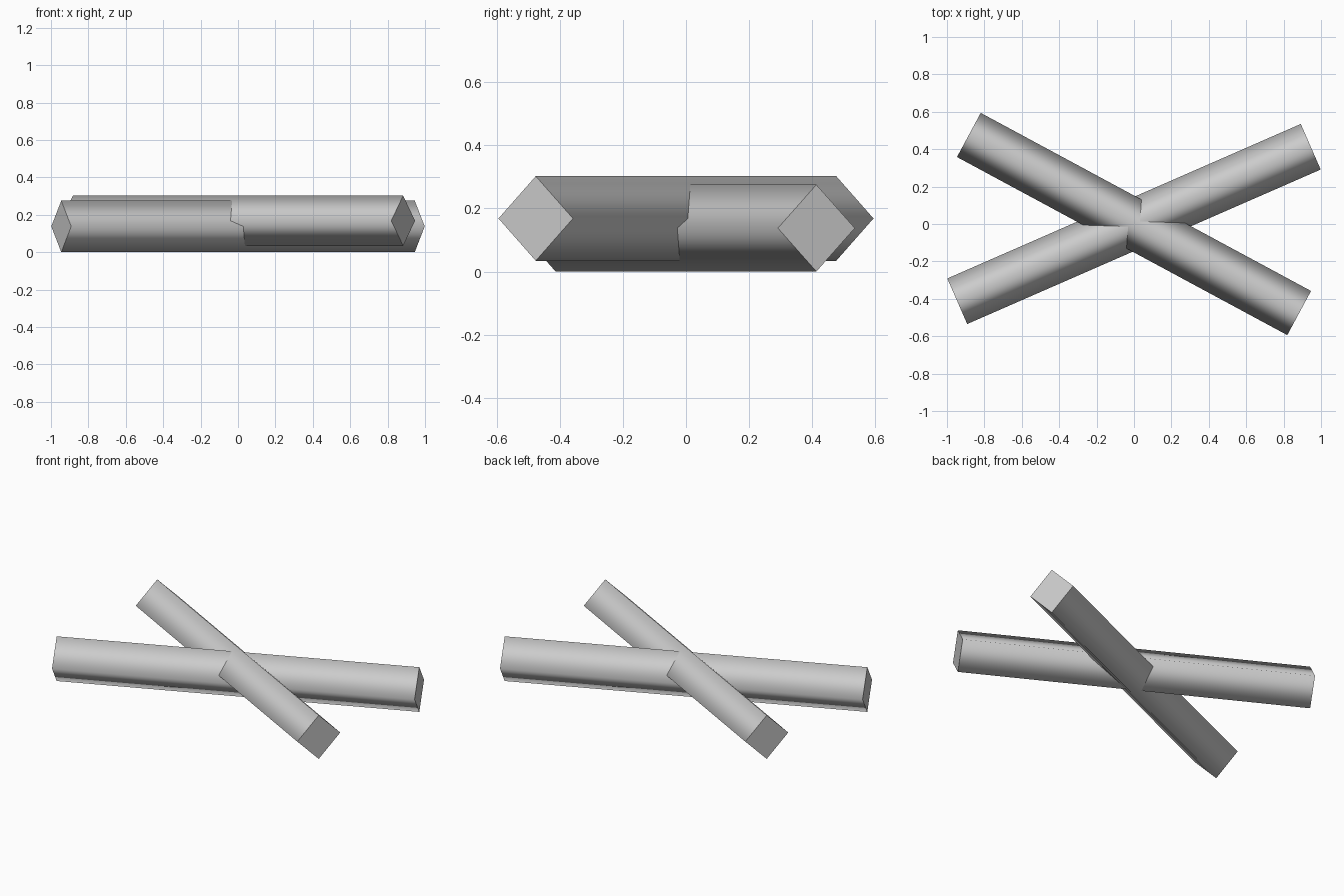
import bpy
import bmesh
from math import atan2, hypot, pi
from mathutils import Matrix

cube = bpy.data.objects.get("Cube")
if cube:
    bpy.data.objects.remove(cube, do_unlink=True)

GREY = (0.6, 0.6, 0.6, 1.0)
material = bpy.data.materials.new("light grey")
material.use_nodes = True
material.diffuse_color = GREY
material.node_tree.nodes["Principled BSDF"].inputs["Base Color"].default_value = GREY


def make_log(name, end_x, end_y, half_width, bottom, top):
    """Four-sided log standing on its edge, passing through the centre to (end_x, end_y)."""
    bm = bmesh.new()
    bmesh.ops.create_cone(bm, cap_ends=True, segments=4, radius1=1, radius2=1,
                          depth=2 * hypot(end_x, end_y))
    # Lay the prism along x, size its diamond section, then turn and lift it
    bm.transform(Matrix.Translation((0, 0, (bottom + top) / 2))
                 @ Matrix.Rotation(atan2(end_y, end_x), 4, "Z")
                 @ Matrix.Diagonal((1, half_width, (top - bottom) / 2, 1))
                 @ Matrix.Rotation(pi / 2, 4, "Y"))
    bm.normal_update()

    # Sides shade as one round surface, end cuts stay flat and crisp
    for face in bm.faces:
        is_cap = all(abs(v.co.x * end_x + v.co.y * end_y
                         - (face.verts[0].co.x * end_x + face.verts[0].co.y * end_y)) < 1e-4
                     for v in face.verts)
        face.smooth = not is_cap
        if is_cap:
            for edge in face.edges:
                edge.smooth = False

    mesh = bpy.data.meshes.new(name)
    bm.to_mesh(mesh)
    bm.free()
    mesh.materials.append(material)
    log = bpy.data.objects.new(name, mesh)
    bpy.context.collection.objects.link(log)
    return log


# Two crossed logs, one resting slightly lower than the other
make_log("lower_log", 0.945, 0.413, 0.133, 0.0, 0.275)
make_log("upper_log", 0.883, -0.476, 0.134, 0.034, 0.302)
